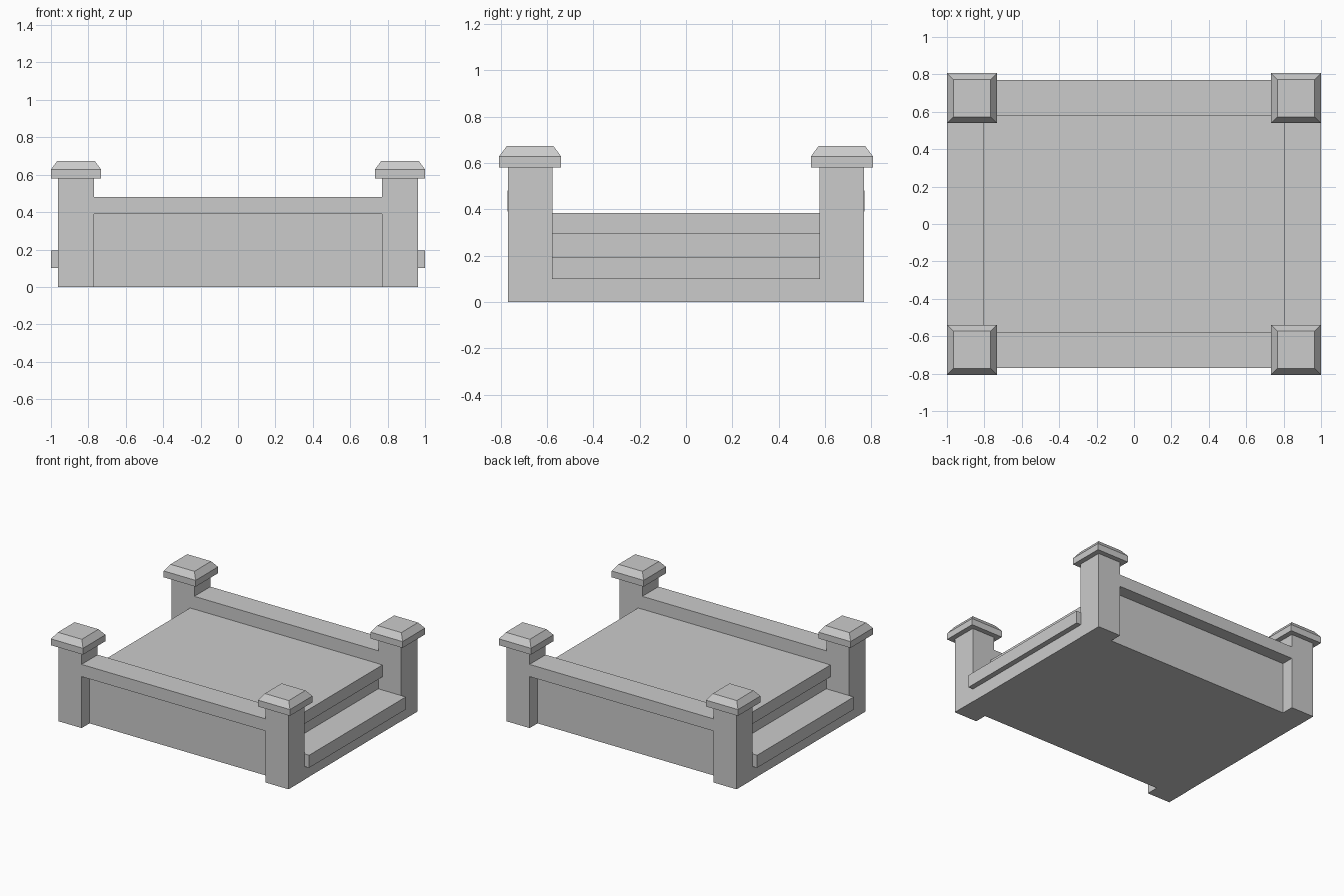
import bpy, bmesh
from mathutils import Vector

if "Cube" in bpy.data.objects:
    bpy.data.objects.remove(bpy.data.objects["Cube"])


def make_object(name, bm):
    bmesh.ops.recalc_face_normals(bm, faces=bm.faces)
    mesh = bpy.data.meshes.new(name)
    bm.to_mesh(mesh)
    bm.free()
    obj = bpy.data.objects.new(name, mesh)
    bpy.context.collection.objects.link(obj)
    return obj


def extrude_profile(name, points, direction):
    """Solid made by sweeping a closed profile along a direction."""
    bm = bmesh.new()
    face = bm.faces.new([bm.verts.new(p) for p in points])
    ext = bmesh.ops.extrude_face_region(bm, geom=[face], use_keep_orig=True)
    moved = [g for g in ext["geom"] if isinstance(g, bmesh.types.BMVert)]
    bmesh.ops.translate(bm, verts=moved, vec=Vector(direction))
    return make_object(name, bm)


def square_stack(name, cx, cy, rings):
    """Square column from (half width, height) rings."""
    bm = bmesh.new()
    loops = [[bm.verts.new((cx + sx * h, cy + sy * h, z))
              for sx, sy in ((-1, -1), (1, -1), (1, 1), (-1, 1))]
             for h, z in rings]
    bm.faces.new(loops[0])
    bm.faces.new(loops[-1])
    for a, b in zip(loops, loops[1:]):
        for i in range(4):
            j = (i + 1) % 4
            bm.faces.new((a[i], a[j], b[j], b[i]))
    return make_object(name, bm)


# Deck with one overhanging step at each end
half = [(0.96, 0), (0.96, 0.1), (1.0, 0.1), (1.0, 0.195),
        (0.77, 0.195), (0.77, 0.295), (0.805, 0.295), (0.805, 0.385)]
outline = half + [(-x, z) for x, z in reversed(half)]
extrude_profile("stepped_deck", [(x, -0.578, z) for x, z in outline], (0, 1.156, 0))

# Side walls: wide rail above a recessed panel
wall = [(0.578, 0), (0.675, 0), (0.675, 0.39), (0.77, 0.39), (0.77, 0.482), (0.578, 0.482)]
for side, label in ((-1, "front"), (1, "back")):
    extrude_profile(label + "_wall", [(-0.77, side * y, z) for y, z in wall], (1.54, 0, 0))

# Corner posts with bevelled caps
for sx, xl in ((-1, "left"), (1, "right")):
    for sy, yl in ((-1, "front"), (1, "back")):
        x, y = sx * 0.866, sy * 0.673
        square_stack(f"{yl}_{xl}_post", x, y, [(0.096, 0), (0.096, 0.58)])
        square_stack(f"{yl}_{xl}_cap", x, y, [(0.134, 0.58), (0.134, 0.628), (0.1, 0.674)])
